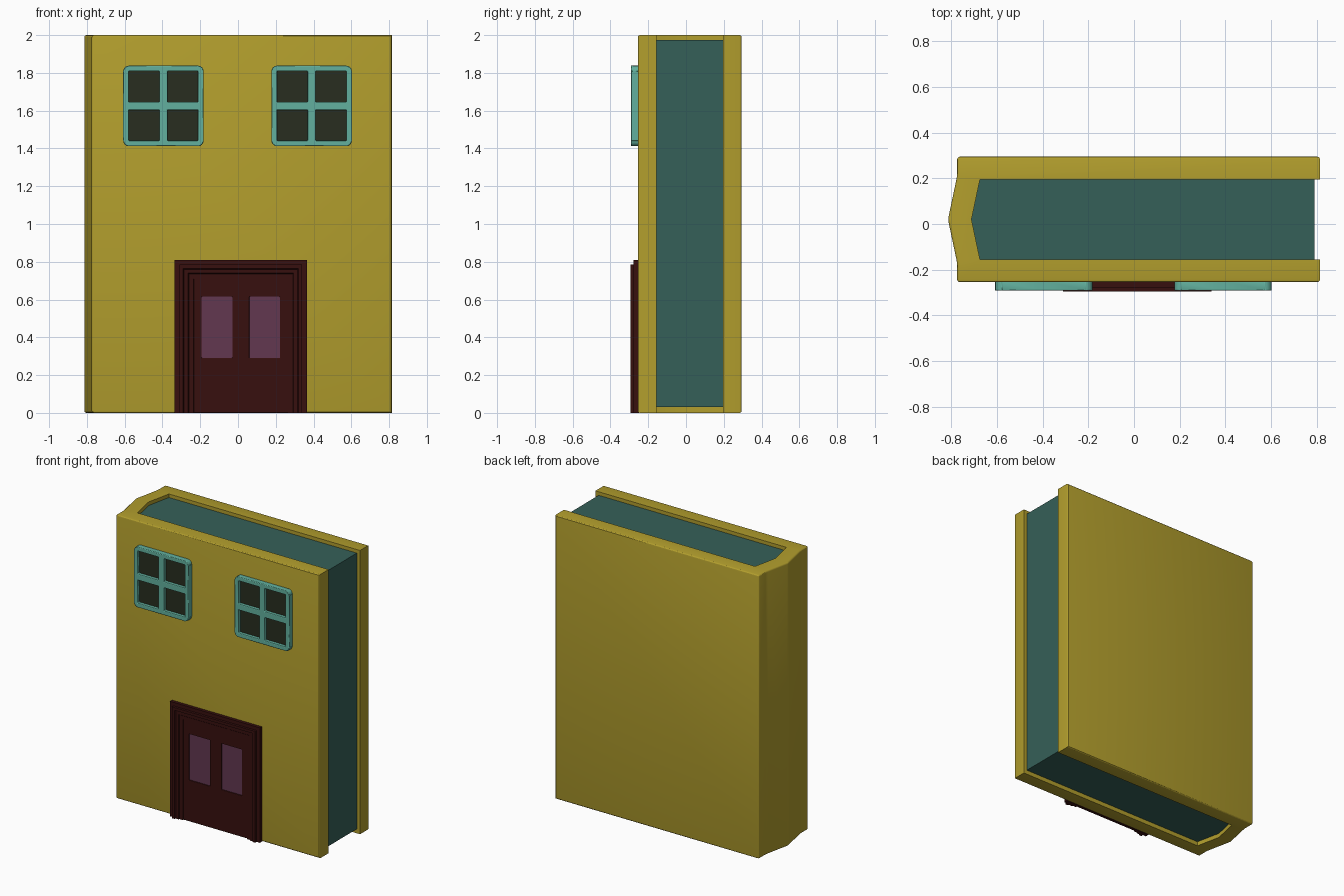
import bpy, bmesh

if "Cube" in bpy.data.objects:
    bpy.data.objects.remove(bpy.data.objects["Cube"])


def material(name, r, g, b):
    m = bpy.data.materials.new(name)
    m.diffuse_color = (r, g, b, 1)
    m.use_nodes = True
    m.node_tree.nodes["Principled BSDF"].inputs["Base Color"].default_value = m.diffuse_color
    return m


YELLOW = material("cover_yellow", 0.445, 0.342, 0.026)
PAGES = material("page_teal", 0.036, 0.117, 0.098)
TEAL = material("window_teal", 0.122, 0.434, 0.342)
DARK = material("dark_glass", 0.021, 0.026, 0.014)
MAROON = material("door_maroon", 0.038, 0.005, 0.0045)
PURPLE = material("door_glass", 0.122, 0.038, 0.08)


def finish(name, bm, mat, smooth=False):
    bmesh.ops.recalc_face_normals(bm, faces=bm.faces)
    me = bpy.data.meshes.new(name)
    bm.to_mesh(me)
    bm.free()
    me.materials.append(mat)
    ob = bpy.data.objects.new(name, me)
    bpy.context.collection.objects.link(ob)
    if smooth:
        bpy.ops.object.select_all(action='DESELECT')
        ob.select_set(True)
        bpy.context.view_layer.objects.active = ob
        bpy.ops.object.shade_smooth_by_angle(angle=0.5)
    return ob


def extrude_up(points, z0, z1):
    """Closed plan outline extruded vertically; returns bmesh and bottom/top rings."""
    bm = bmesh.new()
    lo, hi = ([bm.verts.new((x, y, z)) for x, y in points] for z in (z0, z1))
    bm.faces.new(lo)
    bm.faces.new(hi)
    n = len(points)
    for i in range(n):
        j = (i + 1) % n
        bm.faces.new((lo[i], lo[j], hi[j], hi[i]))
    return bm, lo, hi


def box(name, x0, x1, y0, y1, z0, z1, mat):
    bm, _, _ = extrude_up([(x0, y0), (x1, y0), (x1, y1), (x0, y1)], z0, z1)
    return finish(name, bm, mat)


def lattice(name, xs, zs, holes, y_front, y_back, mat, corner=0.0, edge=0.004):
    """Panel made of grid cells with some cells left open."""
    bm = bmesh.new()
    v = [[bm.verts.new((x, y_front, z)) for z in zs] for x in xs]
    for i in range(len(xs) - 1):
        for k in range(len(zs) - 1):
            if (i, k) not in holes:
                bm.faces.new((v[i][k], v[i + 1][k], v[i + 1][k + 1], v[i][k + 1]))
    ext = bmesh.ops.extrude_face_region(bm, geom=bm.faces[:], use_keep_orig=True)
    for e in ext["geom"]:
        if isinstance(e, bmesh.types.BMVert):
            e.co.y = y_back
    bmesh.ops.recalc_face_normals(bm, faces=bm.faces)
    if corner:
        def is_corner(e):
            a, b = (w.co for w in e.verts)
            return (abs(a.y - b.y) > 1e-4
                    and min(abs(a.x - xs[0]), abs(a.x - xs[-1])) < 1e-5
                    and min(abs(a.z - zs[0]), abs(a.z - zs[-1])) < 1e-5)
        bmesh.ops.bevel(bm, geom=[e for e in bm.edges if is_corner(e)],
                        offset=corner, segments=4, profile=0.5, affect='EDGES')
    ob = finish(name, bm, mat, smooth=True)
    mod = ob.modifiers.new("soft_edge", 'BEVEL')
    mod.width, mod.segments, mod.limit_method = edge, 2, 'ANGLE'
    mod.angle_limit = 0.9
    return ob


# Book cover: two boards joined by a pointed spine, outer edges rounded
outer = [(0.815, -0.255), (-0.775, -0.255), (-0.775, -0.17), (-0.815, 0.02),
         (-0.775, 0.21), (-0.775, 0.295), (0.815, 0.295)]
inner = [(0.815, 0.195), (-0.675, 0.195), (-0.712, 0.02), (-0.675, -0.155), (0.815, -0.155)]
bm, lo, hi = extrude_up(outer + inner, 0, 2)
bmesh.ops.recalc_face_normals(bm, faces=bm.faces)
rim = set(lo[:7] + hi[:7])
edges = [e for e in bm.edges if e.verts[0] in rim and e.verts[1] in rim]
bmesh.ops.bevel(bm, geom=edges, offset=0.012, segments=3, profile=0.5, affect='EDGES')
finish("book_cover", bm, YELLOW, smooth=True)

# Page block
bm, _, _ = extrude_up([(0.79, 0.195), (-0.675, 0.195), (-0.712, 0.02),
                       (-0.675, -0.155), (0.79, -0.155)], 0.03, 1.975)
finish("page_block", bm, PAGES)

# Upper windows: frame with four openings and glass behind
for side, cx in (("left", -0.395), ("right", 0.39)):
    grid = (-0.213, -0.184, -0.021, 0.021, 0.184, 0.213)
    lattice("window_frame_" + side, [cx + g for g in grid], [1.625 + g for g in grid],
            {(1, 1), (3, 1), (1, 3), (3, 3)}, -0.292, -0.25, TEAL, corner=0.03)
    box("window_glass_" + side, cx - 0.19, cx + 0.19, -0.268, -0.25, 1.435, 1.815, DARK)

# Door surround: stepped moulding swept around a mitred three-sided path
DX = 0.015
profile = [(0, -0.25), (0, -0.278), (0.025, -0.278), (0.025, -0.295), (0.045, -0.295),
           (0.05, -0.286), (0.07, -0.286), (0.075, -0.279), (0.1, -0.279), (0.105, -0.25)]
bm = bmesh.new()
rings = []
for sx, top in ((-1, 0), (-1, 1), (1, 1), (1, 0)):
    rings.append([bm.verts.new((DX + sx * (0.35 - d), y, (0.81 - d) * top)) for d, y in profile])
n = len(profile)
for a, b in zip(rings, rings[1:]):
    for i in range(n):
        j = (i + 1) % n
        bm.faces.new((a[i], a[j], b[j], b[i]))
bm.faces.new(rings[0])
bm.faces.new(rings[-1])
finish("door_surround", bm, MAROON)

# Double door with two glazed openings
lattice("door_leaves", [DX + x for x in (-0.255, -0.207, -0.045, 0.045, 0.207, 0.255)],
        [0, 0.29, 0.615, 0.715], {(1, 1), (3, 1)}, -0.272, -0.25, MAROON, edge=0.003)
for side, cx in (("left", DX - 0.126), ("right", DX + 0.126)):
    box("door_glass_" + side, cx - 0.085, cx + 0.085, -0.264, -0.25, 0.285, 0.62, PURPLE)
